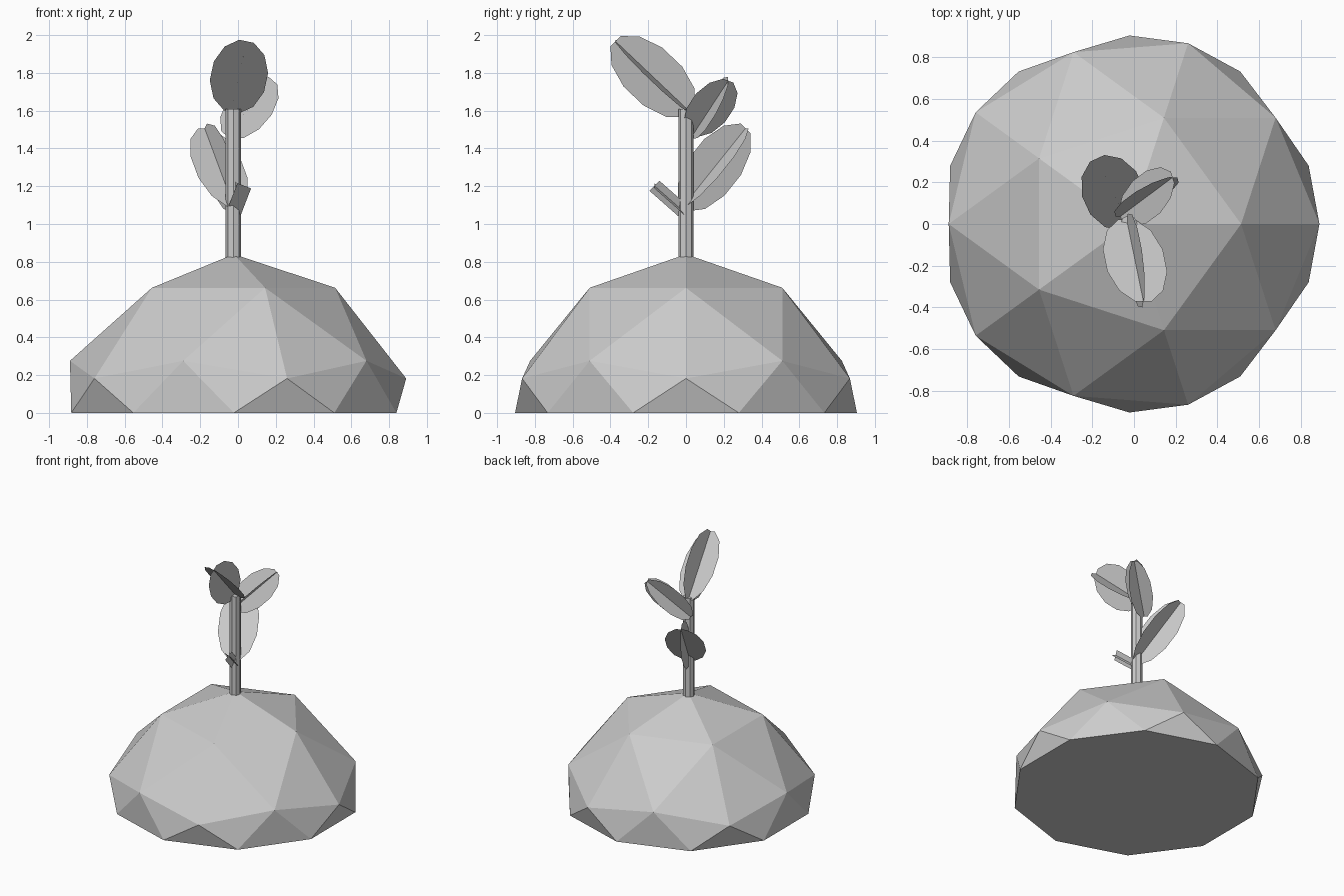
import bpy, bmesh
from math import cos, sin, pi
from mathutils import Vector

if "Cube" in bpy.data.objects:
    bpy.data.objects.remove(bpy.data.objects["Cube"], do_unlink=True)

STEM_X = -0.025

grey = bpy.data.materials.new("light_grey")
grey.use_nodes = True
grey.diffuse_color = (0.6, 0.6, 0.6, 1)
bsdf = next(n for n in grey.node_tree.nodes if n.type == 'BSDF_PRINCIPLED')
bsdf.inputs["Base Color"].default_value = (0.6, 0.6, 0.6, 1)


def finish(name, bm):
    mesh = bpy.data.meshes.new(name)
    bm.to_mesh(mesh)
    bm.free()
    mesh.materials.append(grey)
    obj = bpy.data.objects.new(name, mesh)
    bpy.context.collection.objects.link(obj)
    return obj


# Mound: upper half of a faceted sphere, with its rim drawn in to the ground
bm = bmesh.new()
bmesh.ops.create_icosphere(bm, subdivisions=2, radius=1)
bmesh.ops.delete(bm, geom=[v for v in bm.verts if v.co.z < -0.1], context='VERTS')
for v in bm.verts:
    rim = v.co.z < 0.1
    r = 0.905 if rim else 1.02
    z = 0 if rim else 1.19 * v.co.z - 0.35
    v.co = (v.co.x * r - 0.022, v.co.y * r, z)
bmesh.ops.holes_fill(bm, edges=[e for e in bm.edges if e.is_boundary], sides=0)
bmesh.ops.recalc_face_normals(bm, faces=bm.faces)
finish("mound", bm)

# Stem
bm = bmesh.new()
bmesh.ops.create_cone(bm, cap_ends=True, segments=8, radius1=0.041, radius2=0.041, depth=0.8)
bmesh.ops.translate(bm, verts=bm.verts, vec=(STEM_X, 0, 1.21))
finish("stem", bm)


# Leaf: two flat ovals crossing at right angles along the leaf's axis
def leaf(name, center, axis, side, length, width, sides=12):
    a = Vector(axis).normalized()
    w1 = Vector(side)
    w1 = (w1 - a * w1.dot(a)).normalized()
    w2 = a.cross(w1)
    bm = bmesh.new()
    for w in (w1, w2):
        ring = []
        for i in range(sides):
            t = (i + 0.5) * 2 * pi / sides
            ring.append(bm.verts.new(Vector(center) + a * length * cos(t) + w * width * sin(t)))
        bm.faces.new(ring)
    finish(name, bm)


leaf("top_front_leaf", (0.005, -0.175, 1.78), (0.147, -0.718, 0.68), (0.977, 0, -0.21), 0.285, 0.152)
leaf("top_back_leaf", (0.06, 0.13, 1.615), (0.59, 0.44, 0.675), (0.75, 0, -0.66), 0.22, 0.117)
leaf("lower_back_leaf", (-0.10, 0.15, 1.30), (-0.278, 0.6, 0.75), (0.908, 0.42, 0), 0.285, 0.148)
# Small unopened leaf, with square ends
leaf("small_front_leaf", (0.005, -0.085, 1.13), (0.058, -0.17, 0.15), (0.93, 0, -0.36), 0.16, 0.055, 4)
